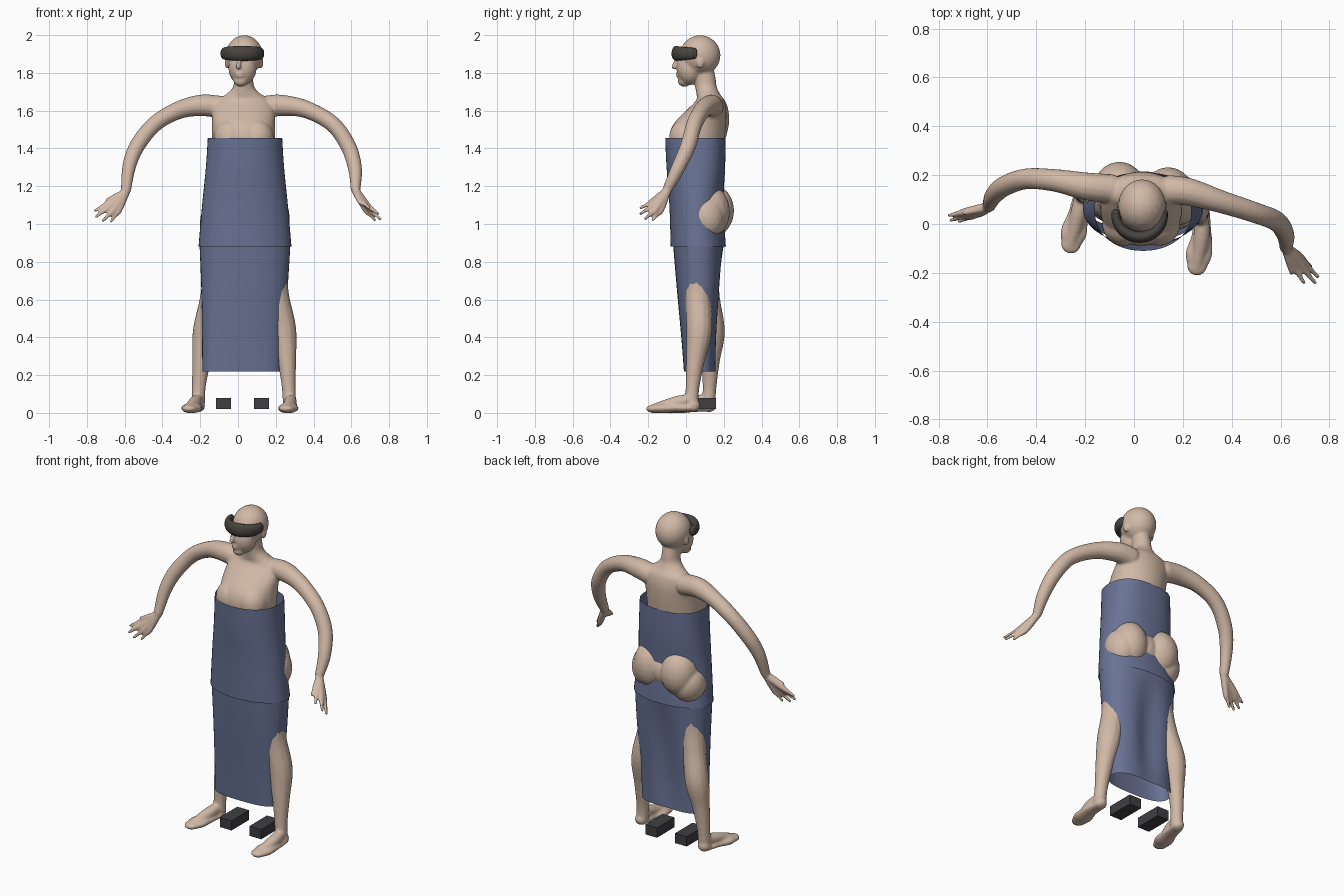
import bpy, bmesh, math
from mathutils import Vector, Matrix

cube = bpy.data.objects.get("Cube")
if cube:
    bpy.data.objects.remove(cube, do_unlink=True)


def material(name, color):
    m = bpy.data.materials.new(name)
    m.use_nodes = True
    m.diffuse_color = (*color, 1)
    bsdf = next(n for n in m.node_tree.nodes if n.type == 'BSDF_PRINCIPLED')
    bsdf.inputs["Base Color"].default_value = (*color, 1)
    bsdf.inputs["Roughness"].default_value = 0.7
    return m


SKIN = material("skin", (0.64, 0.485, 0.385))
CLOTH = material("blue cloth", (0.14, 0.17, 0.295))
VISOR = material("visor dark", (0.065, 0.058, 0.05))
BLOCK = material("block dark", (0.05, 0.05, 0.055))


def finish(bm, name, mat, smooth=True):
    bmesh.ops.recalc_face_normals(bm, faces=bm.faces)
    mesh = bpy.data.meshes.new(name)
    bm.to_mesh(mesh)
    bm.free()
    mesh.materials.append(mat)
    for p in mesh.polygons:
        p.use_smooth = smooth
    ob = bpy.data.objects.new(name, mesh)
    bpy.context.collection.objects.link(ob)
    return ob


def spline(keys, steps=5):
    """Catmull-Rom interpolation through tuples of any length."""
    keys = [Vector(k) for k in keys]
    pts = [keys[0]] + keys + [keys[-1]]
    out = []
    for a, b, c, d in zip(pts, pts[1:], pts[2:], pts[3:]):
        for i in range(steps):
            t = i / steps
            out.append(b + (c - a) * t / 2 + (a * 2 - b * 5 + c * 4 - d) * t * t / 2
                       + (b * 3 - a - c * 3 + d) * t ** 3 / 2)
    return out + [keys[-1]]


def skin_rings(bm, rings, caps=True):
    loops = [[bm.verts.new(p) for p in ring] for ring in rings]
    n = len(loops[0])
    for a, b in zip(loops, loops[1:]):
        for i in range(n):
            j = (i + 1) % n
            bm.faces.new((a[i], a[j], b[j], b[i]))
    if caps:
        bm.faces.new(loops[0][::-1])
        bm.faces.new(loops[-1])


def tube(bm, keys, flat=1.0, sides=14):
    """Round limb through (x, y, z, radius) keys, with rounded ends."""
    pts = spline(keys)
    rings, u = [], None
    for i, p in enumerate(pts):
        d = (pts[min(i + 1, len(pts) - 1)] - pts[max(i - 1, 0)]).to_3d().normalized()
        u = d.orthogonal() if u is None else u - d * u.dot(d)
        u.normalize()
        v = d.cross(u)
        ring = []
        for k in range(sides):
            a = math.tau * k / sides
            off = (u * math.cos(a) + v * math.sin(a)) * p[3]
            off.z *= flat
            ring.append(p.to_3d() + off)
        rings.append(ring)
    skin_rings(bm, rings)
    for p in (pts[0], pts[-1]):
        ball(bm, p.to_3d(), (p[3], p[3], p[3] * flat))


def ball(bm, center, radii):
    m = Matrix.Translation(center) @ Matrix.Diagonal((*radii, 1))
    bmesh.ops.create_icosphere(bm, subdivisions=3, radius=1, matrix=m)


def oval(z, cx, cy, rx, ry, front=2.0, back=2.0, dent=0.0, n=48):
    ring = []
    for k in range(n):
        a = math.tau * k / n
        c, s = math.cos(a), math.sin(a)
        e = 2 / (front if s < 0 else back)
        x = math.copysign(abs(c) ** e, c)
        y = math.copysign(abs(s) ** e, s)
        if s > 0:
            y -= dent * math.exp(-(x * 3) ** 2)
        ring.append((cx + rx * x, cy + ry * y, z))
    return ring


# Torso and neck
body = bmesh.new()
torso = [(0.92, .04, .08, .19, .095), (1.05, .04, .08, .185, .1), (1.22, .036, .075, .145, .1),
         (1.38, .03, .06, .16, .135), (1.46, .03, .058, .167, .147), (1.53, .03, .073, .167, .139),
         (1.6, .03, .107, .165, .106), (1.655, .03, .128, .14, .074), (1.69, .03, .117, .088, .062),
         (1.725, .03, .106, .057, .057), (1.77, .03, .1, .05, .057), (1.83, .03, .09, .05, .055)]
skin_rings(body, [oval(*s) for s in spline(torso, 4)])
for x in (-.04, .1):
    ball(body, (x, -.002, 1.455), (.09, .088, .1))

# Seat and hips
ball(body, (.14, .113, 1.065), (.108, .12, .145))
ball(body, (.045, .112, 1.06), (.1, .105, .11))
ball(body, (.178, .1, 1.035), (.096, .106, .125))
ball(body, (-.06, .14, 1.07), (.108, .115, .138))
ball(body, (-.1, .12, 1.01), (.103, .1, .115))

# Head with jaw, nose, lips and ears
ball(body, (.033, .075, 1.893), (.098, .108, .107))
ball(body, (.024, .02, 1.825), (.075, .07, .09))
ball(body, (.014, -.008, 1.758), (.038, .036, .032))
tube(body, [(.01, -.042, 1.885, .01), (.003, -.058, 1.85, .011), (.001, -.064, 1.832, .014)])
for z in (1.783, 1.797):
    ball(body, (.008, -.04, z), (.024, .013, .008))
for x in (-.058, .122):
    ball(body, (x, .076, 1.855), (.013, .02, .032))

# Arms
right_arm = [(-.1, .145, 1.62, .06), (-.2, .155, 1.628, .057), (-.32, .178, 1.6, .047),
             (-.44, .185, 1.53, .043), (-.53, .155, 1.42, .042), (-.575, .115, 1.31, .037),
             (-.593, .075, 1.18, .027)]
left_arm = [(.15, .14, 1.62, .06), (.23, .13, 1.628, .057), (.36, .09, 1.607, .047),
            (.5, .045, 1.53, .043), (.585, .01, 1.41, .042), (.62, -.045, 1.29, .037),
            (.622, -.095, 1.19, .027)]
tube(body, right_arm)
tube(body, left_arm)


def hand(wrist, palm, tips, thumb):
    """Fan of fingers from a palm made of tapering rays."""
    wrist, palm = Vector(wrist), Vector(palm)
    mid = sum((Vector(t) for t in tips), Vector()) / len(tips)
    for t in tips:
        t = Vector(t)
        knuckle = palm + (mid - palm) * .15 + (t - mid) * .68
        tube(body, [(*wrist, .022), (*knuckle, .017), (*knuckle.lerp(t, .5), .0115), (*t, .009)], sides=10)
    tube(body, [(*wrist, .022), (*wrist.lerp(Vector(thumb), .5), .017), (*thumb, .01)], sides=10)


hand((-.595, .07, 1.165), (-.655, .045, 1.095),
     [(-.757, .035, 1.07), (-.75, .015, 1.04), (-.715, .012, 1.018), (-.672, .025, 1.015)], (-.69, .045, 1.13))
hand((.624, -.1, 1.175), (.67, -.15, 1.1),
     [(.695, -.24, 1.085), (.74, -.24, 1.055), (.752, -.215, 1.028), (.725, -.175, 1.022)], (.645, -.2, 1.11))

# Legs and feet
tube(body, [(.14, .08, .95, .1), (.176, .063, .77, .086), (.2, .063, .62, .071), (.24, .07, .44, .069),
            (.258, .05, .28, .05), (.268, .035, .14, .037), (.272, .03, .06, .036)])
tube(body, [(-.07, .09, .95, .095), (-.105, .09, .75, .081), (-.137, .115, .6, .066), (-.172, .138, .43, .068),
            (-.193, .13, .28, .05), (-.207, .125, .14, .037), (-.21, .12, .06, .036)])
for heel, instep, toe in (((.276, .035), (.277, -.05), (.258, -.17)),
                          ((-.212, .122), (-.228, .04), (-.258, -.08))):
    ball(body, (*heel, .04), (.037, .04, .036))
    tube(body, [(*heel, .075, .028), (*instep, .055, .034), (*toe, .022, .026)])
    ball_joint = Vector(instep).lerp(Vector(toe), .6)
    tube(body, [(*heel, .025, .036), (*instep, .026, .043), (*ball_joint, .025, .055), (*toe, .022, .042)], flat=.5)

figure = finish(body, "body", SKIN)
remesh = figure.modifiers.new("Blend", 'REMESH')
remesh.mode = 'VOXEL'
remesh.voxel_size = 0.0065
remesh.use_smooth_shade = True
soften = figure.modifiers.new("Soften", 'SMOOTH')
soften.factor = 0.5
soften.iterations = 7


# Two-piece wrap dress: z, centre x, centre y, half width, half depth, front and back roundness, dent
def wrap(name, sections):
    bm = bmesh.new()
    skin_rings(bm, [oval(*s) for s in spline(sections, 5)], caps=False)
    return finish(bm, name, CLOTH)


wrap("dress_top", [(1.455, .037, .05, .197, .16, 2.1, 2.6, 0), (1.3, .037, .052, .207, .155, 2.1, 2.5, 0),
                   (1.1, .037, .055, .227, .143, 2.1, 2.1, 0), (.88, .037, .065, .246, .146, 2.1, 2.2, 0)])
wrap("dress_skirt", [(.9, .037, .067, .241, .136, 2.2, 2.2, 0), (.65, .034, .07, .228, .118, 2.4, 2.3, .25),
                     (.4, .025, .073, .215, .098, 2.6, 2.3, .3), (.22, .02, .075, .209, .086, 2.8, 2.5, .1)])

# Wraparound visor
visor = bmesh.new()
arc = []
for k in range(13):
    t = math.pi * k / 12
    arc.append((.023 - .098 * math.cos(t), .043 - .096 * math.sin(t), 1.903, .018 + .006 * math.sin(t)))
tube(visor, arc, flat=1.65)
finish(visor, "visor", VISOR)

# Blocks between the feet
for side, x in (("right", -.077), ("left", .125)):
    bm = bmesh.new()
    m = Matrix.Translation((x, .075, .05)) @ Matrix.Diagonal((.08, .17, .06, 1))
    bmesh.ops.create_cube(bm, size=1, matrix=m)
    finish(bm, side + "_block", BLOCK, smooth=False)
